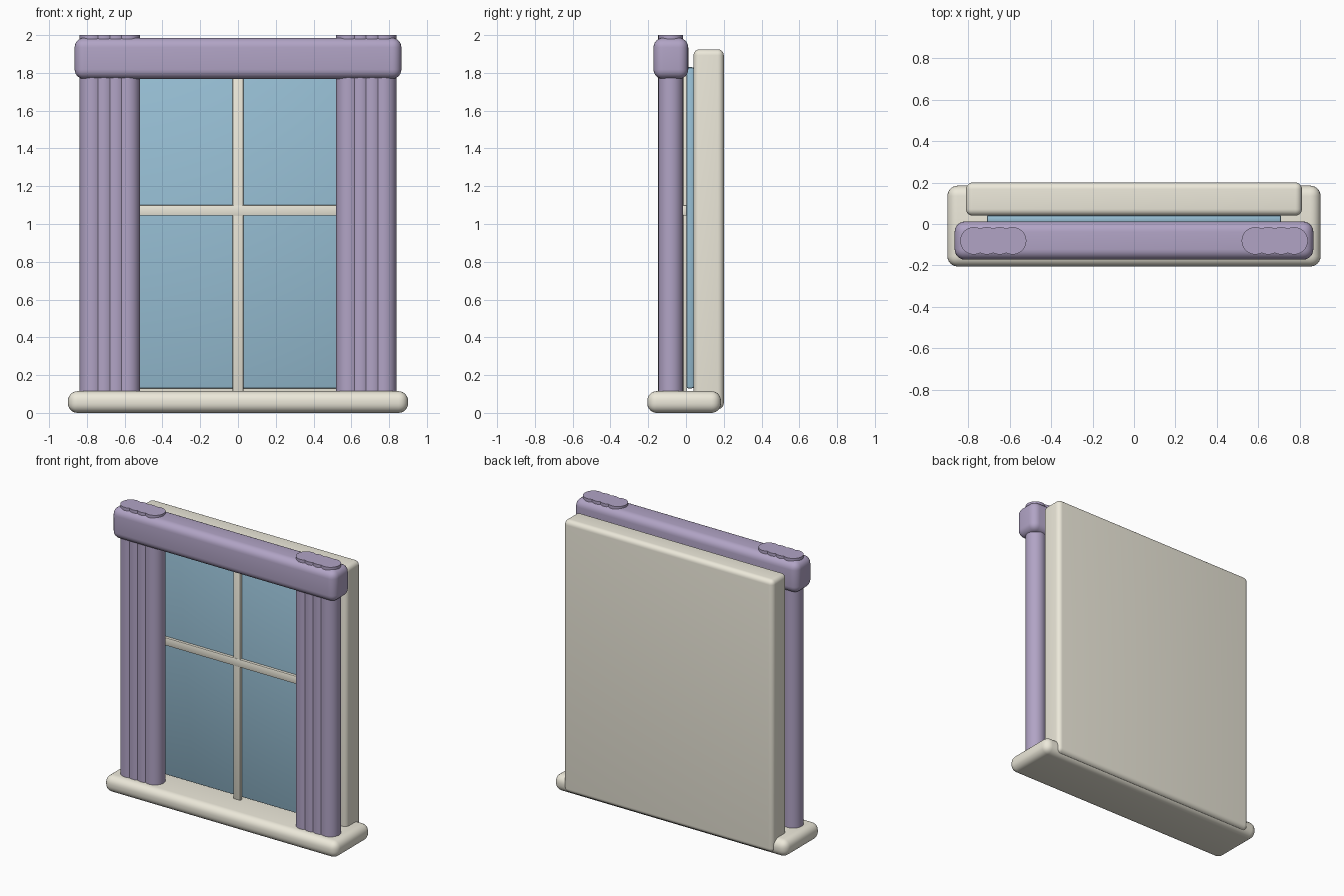
import bpy, bmesh, math

if "Cube" in bpy.data.objects:
    bpy.data.objects.remove(bpy.data.objects["Cube"])


def material(name, rgb):
    m = bpy.data.materials.new(name)
    m.diffuse_color = (*rgb, 1)
    m.use_nodes = True
    m.node_tree.nodes["Principled BSDF"].inputs["Base Color"].default_value = m.diffuse_color
    return m


CREAM = material("cream_paint", (0.84, 0.81, 0.70))
LILAC = material("lilac_fabric", (0.44, 0.37, 0.56))
BLUE = material("blue_glass", (0.31, 0.52, 0.66))


def finish(bm, name, mat, angle=35):
    bmesh.ops.recalc_face_normals(bm, faces=bm.faces)
    mesh = bpy.data.meshes.new(name)
    bm.to_mesh(mesh)
    bm.free()
    mesh.materials.append(mat)
    ob = bpy.data.objects.new(name, mesh)
    bpy.context.collection.objects.link(ob)
    bpy.ops.object.select_all(action='DESELECT')
    ob.select_set(True)
    bpy.context.view_layer.objects.active = ob
    bpy.ops.object.shade_smooth_by_angle(angle=math.radians(angle))
    return ob


def box(name, x, y, z, mat, radius, segments=6):
    """Rounded box from (min, max) ranges."""
    bm = bmesh.new()
    bmesh.ops.create_cube(bm, size=1)
    for v in bm.verts:
        v.co = [(a + b) / 2 + c * (b - a) for c, (a, b) in zip(v.co, (x, y, z))]
    bmesh.ops.bevel(bm, geom=bm.edges[:], offset=radius, segments=segments,
                    profile=0.5, affect='EDGES', clamp_overlap=True)
    return finish(bm, name, mat)


def curtain(name, side, folds=4, r=0.066, step=0.0625, y0=-0.081):
    """Gathered curtain: outline of a row of overlapping round folds, extruded."""
    first = 0.585
    a = math.acos(step / 2 / r)          # where neighbouring folds meet
    pts = []
    n = 10
    for i in range(folds):               # front edge, inner to outer
        start = math.pi if i == 0 else math.pi - a
        end = 0 if i == folds - 1 else a
        for k in range(n):
            t = start + (end - start) * k / n
            pts.append((first + i * step + r * math.cos(t), -r * math.sin(t)))
    pts.append((first + (folds - 1) * step + r, 0))
    back = [(x, -y) for x, y in reversed(pts[1:-1])]
    bm = bmesh.new()
    verts = [bm.verts.new((side * x, y0 + y, 0.08)) for x, y in pts + back]
    face = bm.faces.new(verts)
    ext = bmesh.ops.extrude_face_region(bm, geom=[face])
    for v in ext["geom"]:
        if isinstance(v, bmesh.types.BMVert):
            v.co.z = 2.0
    return finish(bm, name, LILAC)


# Backing panel, sill and glass
box("back_panel", (-0.81, 0.81), (0.04, 0.2), (0.02, 1.925), CREAM, 0.032)
box("sill", (-0.9, 0.9), (-0.205, 0.185), (0.0, 0.115), CREAM, 0.05)
box("glass", (-0.71, 0.71), (0.002, 0.042), (0.13, 1.83), BLUE, 0.01, 2)

# Glazing bars
box("vertical_bar", (-0.028, 0.028), (-0.015, 0.006), (0.1, 1.83), CREAM, 0.004, 2)
box("horizontal_bar", (-0.7, 0.7), (-0.017, 0.006), (1.045, 1.1), CREAM, 0.004, 2)

# Curtains and the valance across them
for label, side in (("left", -1), ("right", 1)):
    curtain(label + "_curtain", side)
box("valance", (-0.865, 0.865), (-0.172, 0.012), (1.768, 1.985), LILAC, 0.05)
